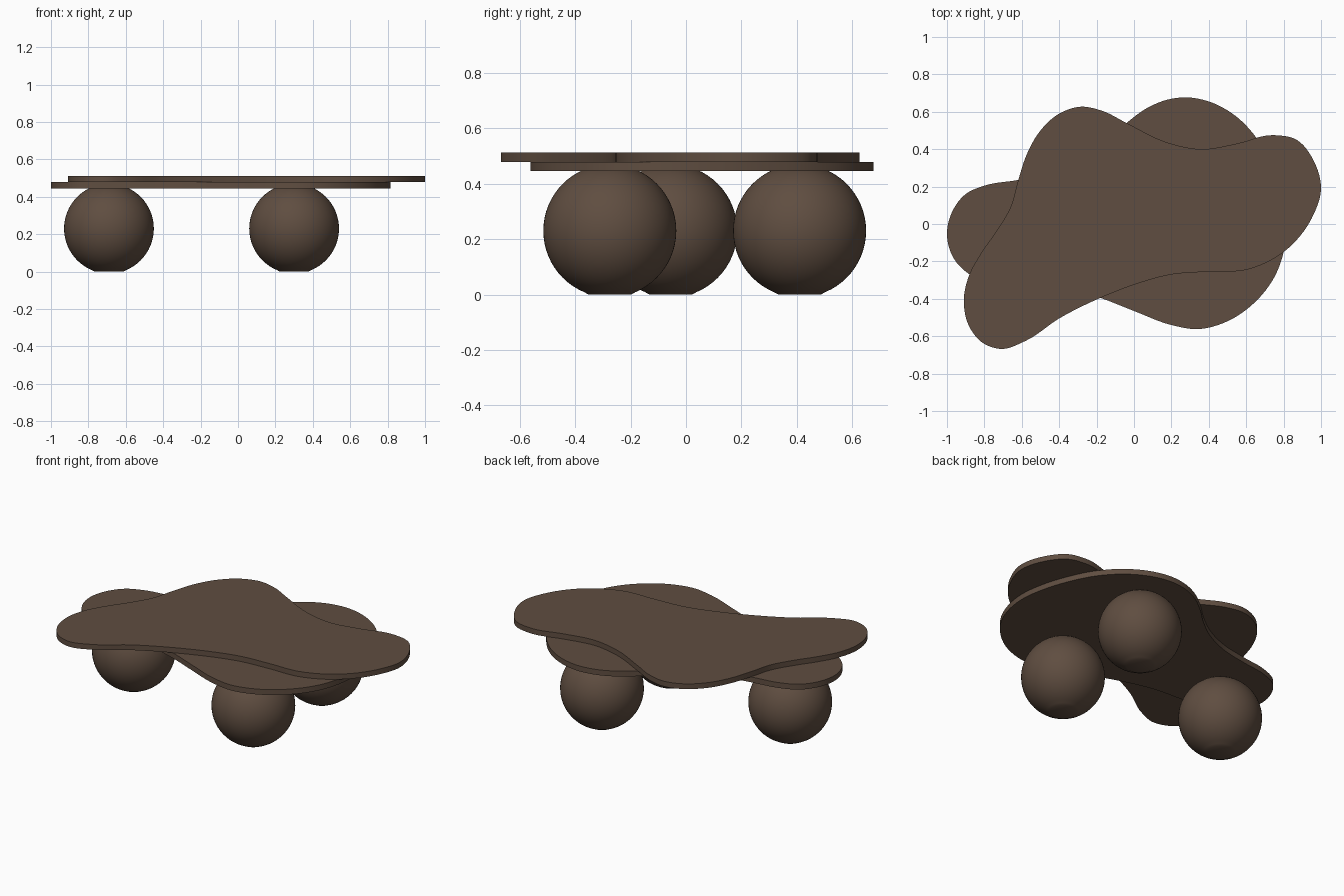
import bpy
import bmesh
from mathutils import Vector, Matrix

default_cube = bpy.data.objects.get("Cube")
if default_cube:
    bpy.data.objects.remove(default_cube, do_unlink=True)


def make_material(name, colour):
    material = bpy.data.materials.new(name)
    material.use_nodes = True
    material.diffuse_color = colour
    material.node_tree.nodes["Principled BSDF"].inputs["Base Color"].default_value = colour
    return material


dark_wood = make_material("dark brown wood", (0.115, 0.075, 0.052, 1))


def finish(name, bm):
    """Turn a bmesh into a smooth-shaded wooden object with crisp edges."""
    bmesh.ops.recalc_face_normals(bm, faces=bm.faces)
    mesh = bpy.data.meshes.new(name)
    bm.to_mesh(mesh)
    bm.free()
    mesh.materials.append(dark_wood)
    obj = bpy.data.objects.new(name, mesh)
    bpy.context.collection.objects.link(obj)
    bpy.ops.object.select_all(action="DESELECT")
    obj.select_set(True)
    bpy.context.view_layer.objects.active = obj
    bpy.ops.object.shade_smooth_by_angle(angle=0.6)
    return obj


def smooth_loop(points, steps=6):
    """Closed spline through the points, with knots spaced by chord length."""
    points = [Vector(p) for p in points]
    count = len(points)
    result = []
    for i in range(count):
        a, b, c, d = (points[(i + k) % count] for k in (-1, 0, 1, 2))
        before, span, after = (b - a).length, (c - b).length, (d - c).length
        start = ((b - a) / before * span + (c - b) / span * before) / (before + span)
        end = ((c - b) / span * after + (d - c) / after * span) / (span + after)
        for s in range(steps):
            t = s / steps
            u = 1 - t
            result.append(b * u * u * (1 + 2 * t) + c * t * t * (3 - 2 * t)
                          + start * span * t * u * u - end * span * t * t * u)
    return result


def slab(name, outline, bottom, top):
    bm = bmesh.new()
    verts = [bm.verts.new((p.x, p.y, bottom)) for p in smooth_loop(outline)]
    base = bm.faces.new(verts)
    raised = bmesh.ops.extrude_face_region(bm, geom=[base], use_keep_orig=True)
    moved = [v for v in raised["geom"] if isinstance(v, bmesh.types.BMVert)]
    bmesh.ops.translate(bm, verts=moved, vec=(0, 0, top - bottom))
    return finish(name, bm)


def ball_foot(name, x, y, radius=0.24, height=0.23):
    """Ball trimmed flat where it meets the ground."""
    bm = bmesh.new()
    bmesh.ops.create_uvsphere(bm, u_segments=64, v_segments=32, radius=radius,
                              matrix=Matrix.Translation((x, y, height)))
    geometry = bm.verts[:] + bm.edges[:] + bm.faces[:]
    cut = bmesh.ops.bisect_plane(bm, geom=geometry, plane_co=(0, 0, 0.003),
                                 plane_no=(0, 0, -1), clear_outer=True)
    rim = [e for e in cut["geom_cut"] if isinstance(e, bmesh.types.BMEdge)]
    bmesh.ops.contextual_create(bm, geom=rim)
    bmesh.ops.translate(bm, verts=[v for v in bm.verts if v.co.z < 0.004],
                        vec=(0, 0, -0.003))
    return finish(name, bm)


# Upper tabletop
upper_outline = [
    (1, .19), (.96, .34), (.87, .45), (.74, .475), (.55, .43), (.36, .4),
    (.18, .435), (-.04, .54), (-.17, .605), (-.285, .627), (-.4, .59),
    (-.5, .5), (-.57, .38), (-.62, .23), (-.66, .09), (-.73, -.03),
    (-.82, -.16), (-.88, -.27), (-.91, -.41), (-.88, -.55), (-.81, -.635),
    (-.71, -.668), (-.58, -.625), (-.4, -.505), (-.18, -.395), (0, -.325),
    (.2, -.27), (.4, -.255), (.6, -.245), (.8, -.15), (.95, .03),
]
slab("upper_tabletop", upper_outline, 0.479, 0.512)

# Lower tabletop
lower_outline = [
    (-1, -.06), (-.97, .07), (-.9, .16), (-.8, .205), (-.62, .235),
    (-.45, .27), (-.28, .345), (-.15, .44), (-.04, .54), (.07, .62),
    (.18, .665), (.28, .677), (.4, .655), (.54, .58), (.655, .46),
    (.74, .3), (.795, .13), (.815, -.02), (.8, -.15), (.75, -.285),
    (.65, -.415), (.5, -.52), (.34, -.562), (.2, -.54), (0, -.465),
    (-.18, -.395), (-.4, -.335), (-.68, -.31), (-.87, -.275), (-.96, -.19),
]
slab("lower_tabletop", lower_outline, 0.445, 0.479)

# Ball feet
ball_foot("right_foot", -0.69, -0.055)
ball_foot("back_left_foot", 0.3, 0.41)
ball_foot("front_left_foot", 0.3, -0.275)
